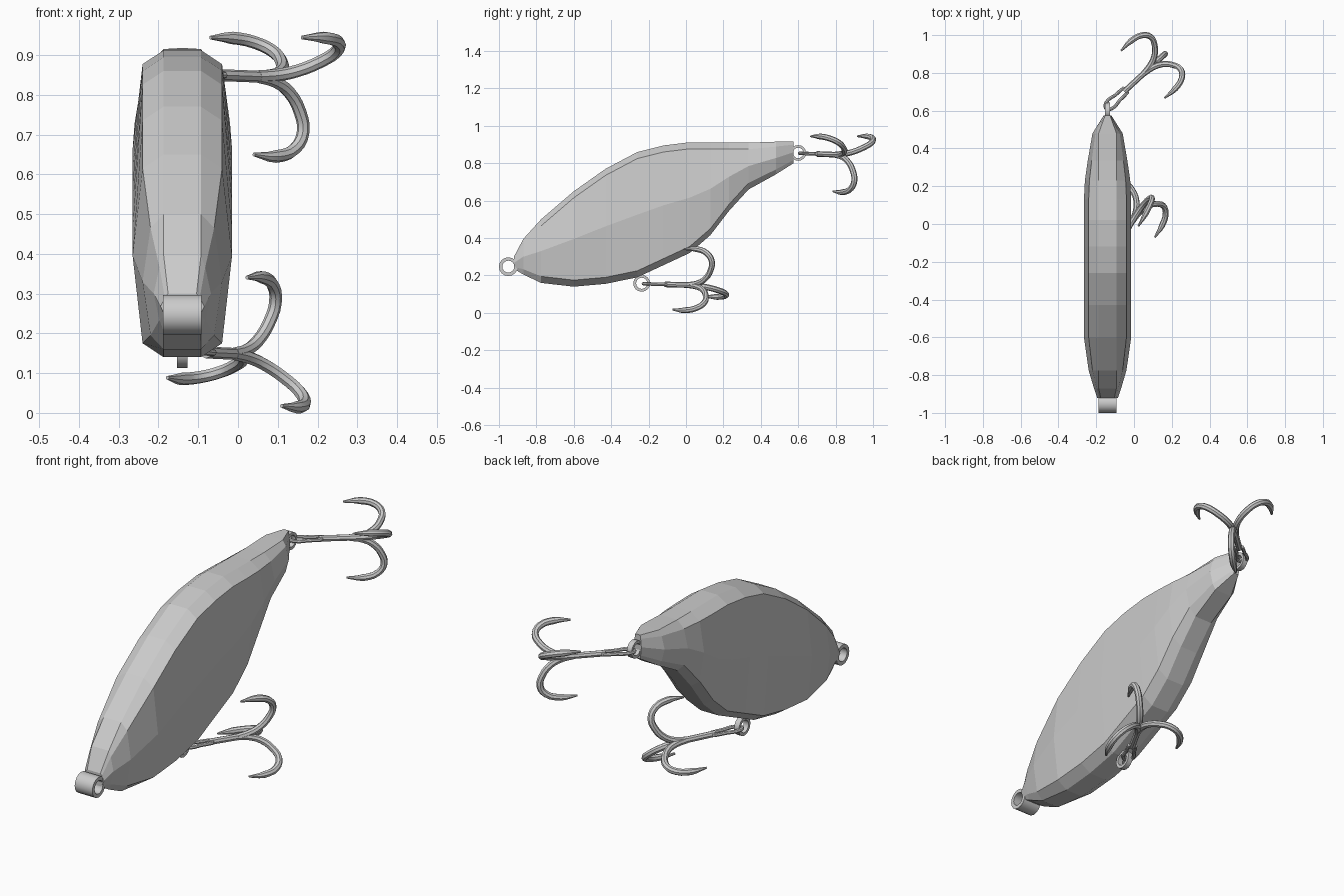
import bpy, bmesh, math
from mathutils import Vector, Matrix

if "Cube" in bpy.data.objects:
    bpy.data.objects.remove(bpy.data.objects["Cube"])

grey = bpy.data.materials.new("light_grey")
grey.use_nodes = True
grey.diffuse_color = (0.6, 0.6, 0.6, 1)
grey.node_tree.nodes["Principled BSDF"].inputs["Base Color"].default_value = (0.6, 0.6, 0.6, 1)

CX = -0.14  # centre plane of the lure body


def add_object(name, mesh, smooth=False):
    obj = bpy.data.objects.new(name, mesh)
    bpy.context.collection.objects.link(obj)
    mesh.materials.clear()
    mesh.materials.append(grey)
    if smooth:
        bpy.ops.object.select_all(action='DESELECT')
        obj.select_set(True)
        bpy.context.view_layer.objects.active = obj
        bpy.ops.object.shade_smooth_by_angle(angle=math.radians(40))
    return obj


def loft(name, rings, smooth=False, capped=True, closed=False):
    """Skin a list of equal rings of points."""
    bm = bmesh.new()
    loops = [[bm.verts.new(p) for p in ring] for ring in rings]
    pairs = list(zip(loops, loops[1:]))
    if closed:
        pairs.append((loops[-1], loops[0]))
    for a, b in pairs:
        for i in range(len(a)):
            j = (i + 1) % len(a)
            bm.faces.new((a[i], a[j], b[j], b[i]))
    if capped and not closed:
        bm.faces.new(loops[0])
        bm.faces.new(loops[-1])
    bmesh.ops.recalc_face_normals(bm, faces=bm.faces)
    mesh = bpy.data.meshes.new(name)
    bm.to_mesh(mesh)
    bm.free()
    return add_object(name, mesh, smooth)


def eyelet(name, y, z, outer, inner, width):
    """Flat-walled ring whose hole runs along x."""
    h = width / 2
    section = [(outer, -h), (outer, h), (inner, h), (inner, -h)]
    rings = []
    for k in range(16):
        t = math.tau * k / 16
        rings.append([(CX + x, y + r * math.cos(t), z + r * math.sin(t)) for r, x in section])
    loft(name, rings, smooth=True, closed=True)


def wire(name, points, radius, cyclic=False, pointed=False):
    """Round wire through the points, optionally sharpened at its end."""
    curve = bpy.data.curves.new(name, 'CURVE')
    curve.dimensions = '3D'
    curve.bevel_depth = radius
    curve.bevel_resolution = 2
    curve.resolution_u = 3
    curve.use_fill_caps = True
    spline = curve.splines.new('BEZIER')
    spline.bezier_points.add(len(points) - 1)
    spline.use_cyclic_u = cyclic
    for bp, p in zip(spline.bezier_points, points):
        bp.co = p
        bp.handle_left_type = bp.handle_right_type = 'AUTO'
    if pointed:
        spline.bezier_points[-1].radius = 0.3
    temp = bpy.data.objects.new(name + "_path", curve)
    bpy.context.collection.objects.link(temp)
    bpy.context.view_layer.update()
    mesh = bpy.data.meshes.new_from_object(temp.evaluated_get(bpy.context.evaluated_depsgraph_get()))
    bpy.data.objects.remove(temp)
    add_object(name, mesh, smooth=True)


# Prong shape: distance along the shank, distance away from it
PRONG = [(-0.02, 0), (0.035, 0.01), (0.085, 0.035), (0.125, 0.085), (0.137, 0.135),
         (0.11, 0.178), (0.045, 0.199), (-0.03, 0.196)]


def treble_hook(name, eye, fork, first):
    """Three-pronged hook with a looped eye at the start of the shank."""
    eye, fork = Vector(eye), Vector(fork)
    axis = (fork - eye).normalized()
    first = Vector(first)
    out = (first - axis * first.dot(axis)).normalized()
    wire(name + "_shank", [eye + axis * 0.12, fork], 0.015)
    side = axis.cross(Vector((0, 0, 1))).normalized()
    loop = [(0.14, 0), (0.07, 0.018), (0.01, 0.022), (-0.012, 0), (0.01, -0.022), (0.07, -0.018)]
    wire(name + "_eye", [eye + axis * s + side * r for s, r in loop], 0.009, cyclic=True)
    for k in range(3):
        d = Matrix.Rotation(math.tau * k / 3, 3, axis) @ out
        wire(f"{name}_prong_{k + 1}", [fork + axis * s + d * r for s, r in PRONG], 0.016, pointed=True)


# Body stations: y, top, bottom, half width
STATIONS = [
    (-0.92, 0.30, 0.235, 0.055), (-0.87, 0.395, 0.205, 0.072), (-0.775, 0.50, 0.16, 0.10),
    (-0.6, 0.65, 0.14, 0.125), (-0.43, 0.77, 0.155, 0.125), (-0.26, 0.86, 0.19, 0.125),
    (-0.12, 0.895, 0.255, 0.125), (0.02, 0.912, 0.32, 0.125), (0.13, 0.911, 0.415, 0.125),
    (0.23, 0.91, 0.545, 0.12), (0.335, 0.91, 0.66, 0.105), (0.48, 0.915, 0.74, 0.08),
    (0.575, 0.917, 0.80, 0.02)]
body = []
for y, top, bottom, w in STATIONS:
    flat = min(0.047, w * 0.65)
    drop = min(0.035, (top - bottom) * 0.15)
    half = [(flat, top), (w * 0.8, top - drop), (w, (top + bottom) / 2),
            (w * 0.8, bottom + drop), (flat, bottom)]
    ring = half + [(-x, z) for x, z in reversed(half)]
    body.append([(CX + x, y, z) for x, z in ring])
loft("lure_body", body)

# Line tie at the nose and hook hangers at the belly and tail
eyelet("nose_eyelet", -0.95, 0.247, 0.05, 0.032, 0.096)
eyelet("belly_eyelet", -0.237, 0.158, 0.045, 0.03, 0.026)
eyelet("tail_eyelet", 0.6, 0.855, 0.042, 0.028, 0.026)

# Treble hooks
treble_hook("tail_hook", (CX, 0.62, 0.853), (0.066, 0.81, 0.845), (0, 0, -1))
treble_hook("belly_hook", (CX, -0.215, 0.155), (0.0, 0.03, 0.148), (0.041, -0.01, 0.19))
